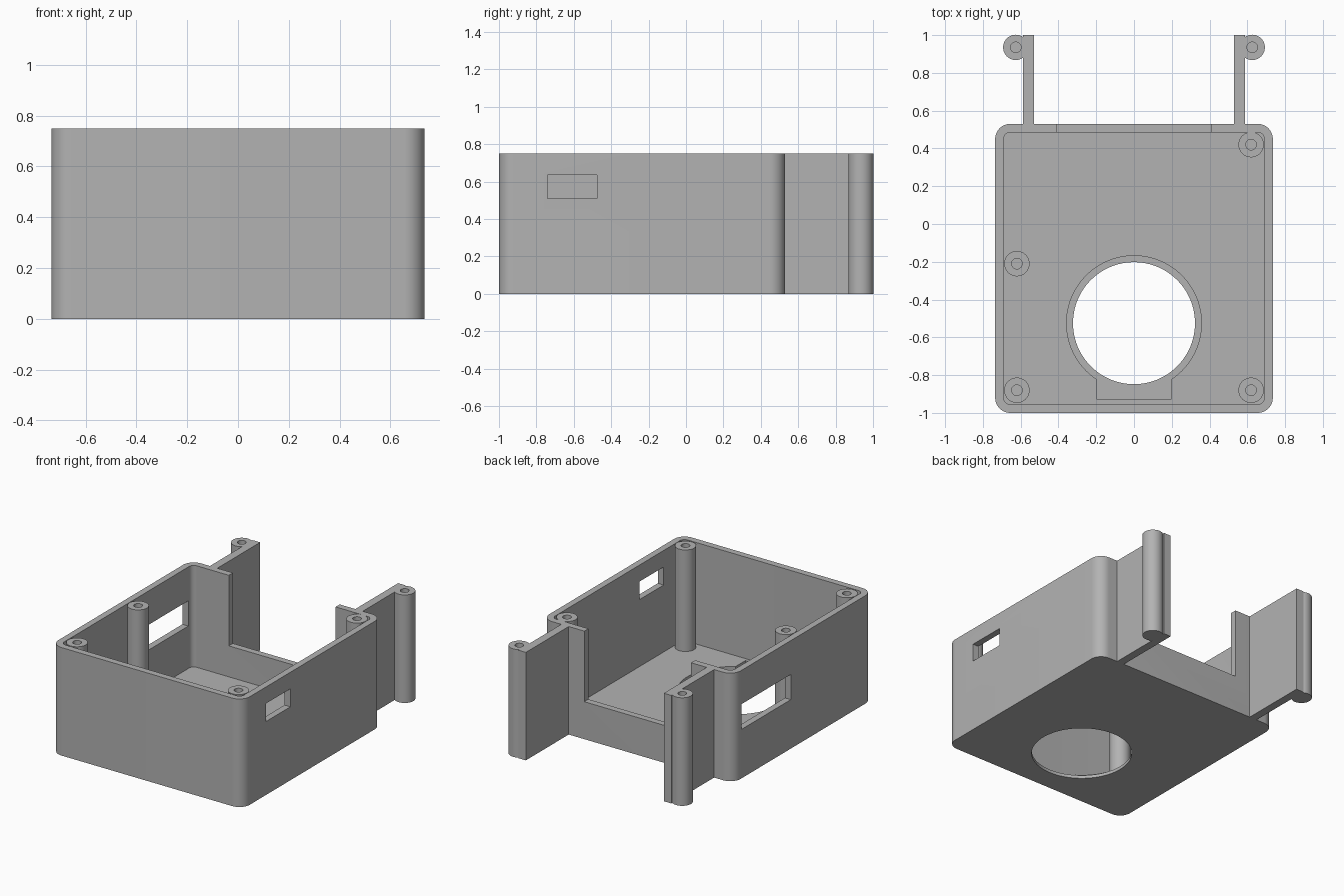
import bpy, bmesh
from math import cos, sin, pi, radians

cube = bpy.data.objects.get("Cube")
if cube:
    bpy.data.objects.remove(cube, do_unlink=True)

GREY = (0.45, 0.45, 0.45, 1)
mat = bpy.data.materials.new("plain_grey")
mat.use_nodes = True
mat.diffuse_color = GREY
for node in mat.node_tree.nodes:
    if node.type == 'BSDF_PRINCIPLED':
        node.inputs["Base Color"].default_value = GREY

TOP = 0.75      # rim height
FLOOR = 0.045   # floor thickness
POST_R, BORE_R, BORE_DEPTH = 0.067, 0.028, 0.25


def circle(cx, cy, r, n=64):
    return [(cx + r * cos(2 * pi * i / n), cy + r * sin(2 * pi * i / n)) for i in range(n)]


def rounded(x0, x1, y0, y1, r, n=12):
    """Counter-clockwise rectangle outline with round corners."""
    pts = []
    corners = [(x1 - r, y1 - r), (x0 + r, y1 - r), (x0 + r, y0 + r), (x1 - r, y0 + r)]
    for k, (cx, cy) in enumerate(corners):
        for i in range(n + 1):
            a = pi / 2 * (k + i / n)
            pts.append((cx + r * cos(a), cy + r * sin(a)))
    return pts


def rect(x0, x1, y0, y1):
    return [(x0, y0), (x1, y0), (x1, y1), (x0, y1)]


def prism(name, outline, z0, z1):
    """Solid made by raising an outline from z0 to z1."""
    bm = bmesh.new()
    base = bm.faces.new([bm.verts.new((x, y, z0)) for x, y in outline])
    up = bmesh.ops.extrude_face_region(bm, geom=[base])["geom"]
    bmesh.ops.translate(bm, vec=(0, 0, z1 - z0),
                        verts=[v for v in up if isinstance(v, bmesh.types.BMVert)])
    bmesh.ops.recalc_face_normals(bm, faces=bm.faces)
    mesh = bpy.data.meshes.new(name)
    bm.to_mesh(mesh)
    bm.free()
    mesh.materials.append(mat)
    ob = bpy.data.objects.new(name, mesh)
    bpy.context.collection.objects.link(ob)
    return ob


def activate(ob):
    bpy.ops.object.select_all(action='DESELECT')
    ob.select_set(True)
    bpy.context.view_layer.objects.active = ob


def combine(ob, other, operation='DIFFERENCE'):
    """Apply a boolean and discard the helper."""
    other.hide_render = True
    mod = ob.modifiers.new("boolean", 'BOOLEAN')
    mod.operation, mod.solver, mod.object = operation, 'EXACT', other
    activate(ob)
    bpy.ops.object.modifier_apply(modifier=mod.name)
    bpy.data.objects.remove(other, do_unlink=True)


def smooth(ob):
    activate(ob)
    bpy.ops.object.shade_smooth_by_angle(angle=radians(30))


def bore(ob, x, y):
    combine(ob, prism("bore_cutter", circle(x, y, BORE_R, 32), TOP - BORE_DEPTH, TOP + 0.1))


# Open tray with rounded corners
tray = prism("tray", rounded(-0.735, 0.735, -1, 0.53, 0.08), 0, TOP)
cutters = [
    (rounded(-0.69, 0.69, -0.955, 0.485, 0.035), FLOOR, 1),   # cavity
    (rect(-0.41, 0.41, 0.4, 0.7), 0.26, 1),                   # rear opening
    (rect(0.6, 0.9, -0.74, -0.475), 0.51, 0.635),             # small side window
    (rect(-0.9, -0.6, -0.1, 0.44), 0.34, 0.515),              # large side window
    (circle(0, -0.525, 0.357, 96), 0.022, 0.2),               # seat round the floor hole
    (rect(-0.195, 0.195, -0.93, -0.7), 0.022, 0.2),           # channel beside the seat
    (circle(0, -0.525, 0.323, 96), -0.2, 0.3),                # floor hole
]
for outline, z0, z1 in cutters:
    combine(tray, prism("tray_cutter", outline, z0, z1))
smooth(tray)

# Screw posts inside the tray
posts = {"rear_left_post": (0.62, 0.42), "middle_right_post": (-0.62, -0.21),
         "front_right_post": (-0.62, -0.88), "front_left_post": (0.62, -0.88)}
for name, (x, y) in posts.items():
    post = prism(name, circle(x, y, POST_R), FLOOR, TOP)
    bore(post, x, y)
    smooth(post)

# Rear arms, each ending in a screw post
for side, s in (("left", 1), ("right", -1)):
    x0, x1 = sorted((0.53 * s, 0.587 * s))
    arm = prism(side + "_rear_arm", rect(x0, x1, 0.53, 1), 0, TOP)
    combine(arm, prism("arm_post", circle(0.626 * s, 0.935, POST_R), 0, TOP), 'UNION')
    bore(arm, 0.626 * s, 0.935)
    smooth(arm)
